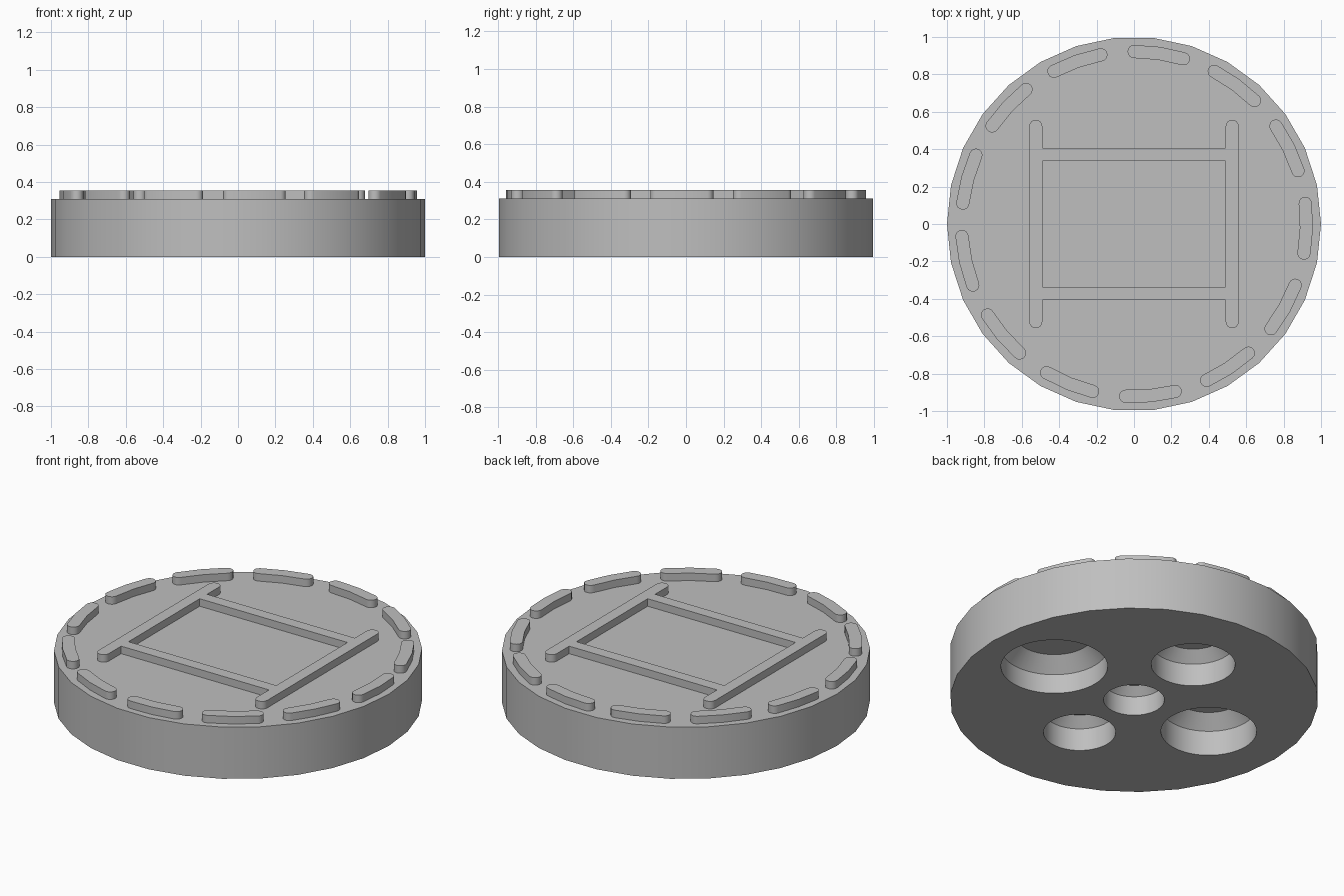
import bpy, bmesh, math
from math import sin, cos, radians, pi

if "Cube" in bpy.data.objects:
    bpy.data.objects.remove(bpy.data.objects["Cube"])

BODY_H, TOP = 0.31, 0.355
HALF = 0.035  # half width of every raised rib

grey = bpy.data.materials.new("plain grey")
grey.diffuse_color = (0.52, 0.52, 0.52, 1)
grey.use_nodes = True
grey.node_tree.nodes["Principled BSDF"].inputs["Base Color"].default_value = grey.diffuse_color


def finish(name, bm):
    bmesh.ops.recalc_face_normals(bm, faces=bm.faces)
    mesh = bpy.data.meshes.new(name)
    bm.to_mesh(mesh)
    bm.free()
    mesh.materials.append(grey)
    ob = bpy.data.objects.new(name, mesh)
    bpy.context.collection.objects.link(ob)
    return ob


def prism(name, outline, z0, z1):
    """Extrude a flat outline upward."""
    bm = bmesh.new()
    face = bm.faces.new([bm.verts.new((x, y, z0)) for x, y in outline])
    up = bmesh.ops.extrude_face_region(bm, geom=[face])["geom"]
    bmesh.ops.translate(bm, vec=(0, 0, z1 - z0),
                        verts=[v for v in up if isinstance(v, bmesh.types.BMVert)])
    return finish(name, bm)


def lathe(name, x, y, profile, sides=48):
    """Stack closed rings of (radius, z) into a solid."""
    bm = bmesh.new()
    rings = [[bm.verts.new((x + r * cos(2 * pi * i / sides),
                            y + r * sin(2 * pi * i / sides), z))
              for i in range(sides)] for r, z in profile]
    for a, b in zip(rings, rings[1:]):
        for i in range(sides):
            j = (i + 1) % sides
            bm.faces.new((a[i], a[j], b[j], b[i]))
    bm.faces.new(rings[0])
    bm.faces.new(rings[-1])
    return finish(name, bm)


def half_circle(cx, cy, start, steps=8):
    """Rounded end, sweeping 180 degrees anticlockwise."""
    return [(cx + HALF * cos(start + pi * i / steps),
             cy + HALF * sin(start + pi * i / steps)) for i in range(steps + 1)]


def smooth(ob):
    bpy.ops.object.select_all(action='DESELECT')
    ob.select_set(True)
    bpy.context.view_layer.objects.active = ob
    bpy.ops.object.shade_smooth_by_angle(angle=radians(30))


# Round body with thirty sides
body = lathe("body", 0, 0, [(1, 0), (1, BODY_H)], sides=30)

# Pockets in the underside: x, y, radius, straight depth, taper
pockets = [(0, 0, 0.165, 0.115, 0.045), (0.565, 0, 0.29, 0.116, 0.08),
           (0, 0.5, 0.228, 0.135, 0.06), (-0.53, 0, 0.26, 0.15, 0.075),
           (0, -0.46, 0.196, 0.135, 0.055)]
cutters = []
for x, y, r, depth, taper in pockets:
    cutter = lathe("pocket_cutter", x, y,
                   [(r, -0.1), (r, depth), (r - taper, depth + taper)])
    cutter.hide_render = True
    mod = body.modifiers.new("pocket", 'BOOLEAN')
    mod.operation = 'DIFFERENCE'
    mod.solver = 'EXACT'
    mod.object = cutter
    cutters.append(cutter)
bpy.context.view_layer.update()
cut_mesh = bpy.data.meshes.new_from_object(
    body.evaluated_get(bpy.context.evaluated_depsgraph_get()))
body.modifiers.clear()
body.data = cut_mesh
for cutter in cutters:
    bpy.data.objects.remove(cutter)
smooth(body)

# Thirteen curved dashes around the rim
R, SPAN = 0.922, radians(8.3)
for k in range(13):
    mid = radians(-1.4) + 2 * pi * k / 13
    a, b = mid - SPAN, mid + SPAN
    outline = [((R + HALF) * cos(mid), (R + HALF) * sin(mid))]
    outline += half_circle(R * cos(b), R * sin(b), b)
    outline += [((R - HALF) * cos(mid), (R - HALF) * sin(mid))]
    outline += half_circle(R * cos(a), R * sin(a), a + pi)
    smooth(prism("rim_dash", outline, BODY_H, TOP))

# Raised frame: two long round-ended bars and two cross bars
for s in (-1, 1):
    x, y = s * 0.525, 0.522
    smooth(prism("frame_long_bar",
                 half_circle(x, y, 0) + half_circle(x, -y, pi), BODY_H, TOP))
    yc = s * 0.372
    prism("frame_cross_bar",
          [(-0.49, yc - HALF), (0.49, yc - HALF),
           (0.49, yc + HALF), (-0.49, yc + HALF)], BODY_H, TOP)
